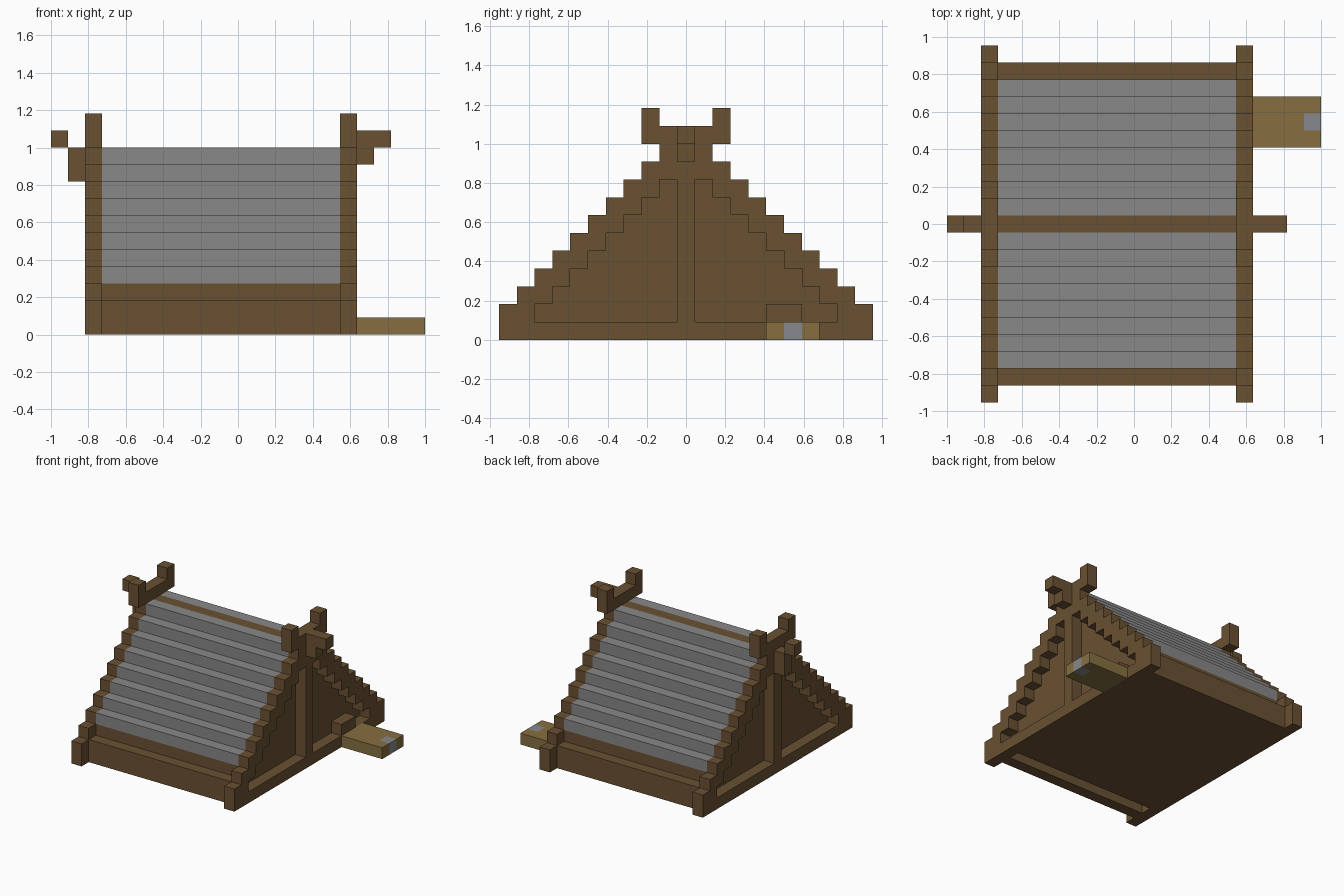
import bpy
import bmesh

U = 1 / 11  # size of one block

cube = bpy.data.objects.get("Cube")
if cube:
    bpy.data.objects.remove(cube, do_unlink=True)


def material(name, color):
    mat = bpy.data.materials.new(name)
    mat.use_nodes = True
    mat.diffuse_color = (*color, 1)
    mat.node_tree.nodes["Principled BSDF"].inputs["Base Color"].default_value = (*color, 1)
    return mat


WOOD = material("brown wood", (0.144, 0.082, 0.032))
ROOF = material("grey roofing", (0.246, 0.246, 0.246))
PLANK = material("tan plank", (0.239, 0.159, 0.051))
PALE = material("pale grey", (0.24, 0.25, 0.265))


def prism(name, outline, x0, x1, mat, side=1):
    """Extrude a (y, z) outline, in blocks, from x0 to x1."""
    bm = bmesh.new()
    verts = [bm.verts.new((x0 * U, side * y * U, z * U)) for y, z in outline]
    face = bm.faces.new(verts)
    new = bmesh.ops.extrude_face_region(bm, geom=[face])["geom"]
    moved = [v for v in new if isinstance(v, bmesh.types.BMVert)]
    bmesh.ops.translate(bm, verts=moved, vec=((x1 - x0) * U, 0, 0))
    bmesh.ops.recalc_face_normals(bm, faces=bm.faces)
    mesh = bpy.data.meshes.new(name)
    bm.to_mesh(mesh)
    bm.free()
    mesh.materials.append(mat)
    obj = bpy.data.objects.new(name, mesh)
    bpy.context.collection.objects.link(obj)
    return obj


def box(name, x, y, z, mat, side=1):
    outline = [(y[0], z[0]), (y[1], z[0]), (y[1], z[1]), (y[0], z[1])]
    return prism(name, outline, x[0], x[1], mat, side)


def outer_steps(first):
    """Stair line climbing the outside of the roof."""
    return [(11.5 - k, z) for k in range(first, 11) for z in (k, k + 1)]


def inner_steps(last):
    """Stair line descending the inside of the roof."""
    return [(9.5 - k, z) for k in range(8, last - 1, -1) for z in (k + 1, k)]


# Stepped outlines of half a gable frame, half a roof and half a gable wall
frame = ([(10.5, 0), (10.5, 2)] + outer_steps(2)
         + [(2.5, 11), (2.5, 13), (1.5, 13), (1.5, 12), (0, 12), (0, 9)]
         + inner_steps(1) + [(0, 1), (0, 0)])
slope = outer_steps(3) + [(0.5, 11), (0.5, 9)] + inner_steps(3)
wall = [(0, 9)] + inner_steps(1) + [(0, 1)]

# Parts repeated on both slopes
for side, label in ((-1, "front"), (1, "back")):
    prism(label + "_roof", slope, -8, 6, ROOF, side)
    box(label + "_eave_beam", (-8, 6), (8.5, 9.5), (0, 2), WOOD, side)
    box(label + "_eave_course", (-8, 6), (6.5, 8.5), (2, 3), WOOD, side)
    for end, x, wall_x in (("left", 6, 5), ("right", -9, -8)):
        prism(f"{label}_{end}_gable_frame", frame, x, x + 1, WOOD, side)
        prism(f"{label}_{end}_gable_wall", wall, wall_x, wall_x + 1, WOOD, side)

# Central posts, floor and ridge
MID = (-0.5, 0.5)
box("left_post", (6, 7), MID, (1, 9), WOOD)
box("right_post", (-9, -8), MID, (1, 9), WOOD)
box("floor", (-8, 6), (-7.5, 8.5), (0, 1), WOOD)
box("ridge_beam", (-8, 6), MID, (9, 11), WOOD)

# Carved ridge ends
box("right_ridge_neck", (-10, -9), MID, (9, 11), WOOD)
box("right_ridge_head", (-11, -10), MID, (11, 12), WOOD)
box("left_ridge_bracket", (7, 8), MID, (10, 11), WOOD)
box("left_ridge_tail", (7, 9), MID, (11, 12), WOOD)

# Bench plank outside the left gable, notched around its pale end block
box("sill_block", (6, 7), (4.5, 6.5), (1, 2), WOOD)
box("plank", (7, 10), (4.5, 7.5), (0, 1), PLANK)
box("plank_front_tip", (10, 11), (4.5, 5.5), (0, 1), PLANK)
box("plank_back_tip", (10, 11), (6.5, 7.5), (0, 1), PLANK)
box("plank_end_block", (10, 11), (5.5, 6.5), (0, 1), PALE)
